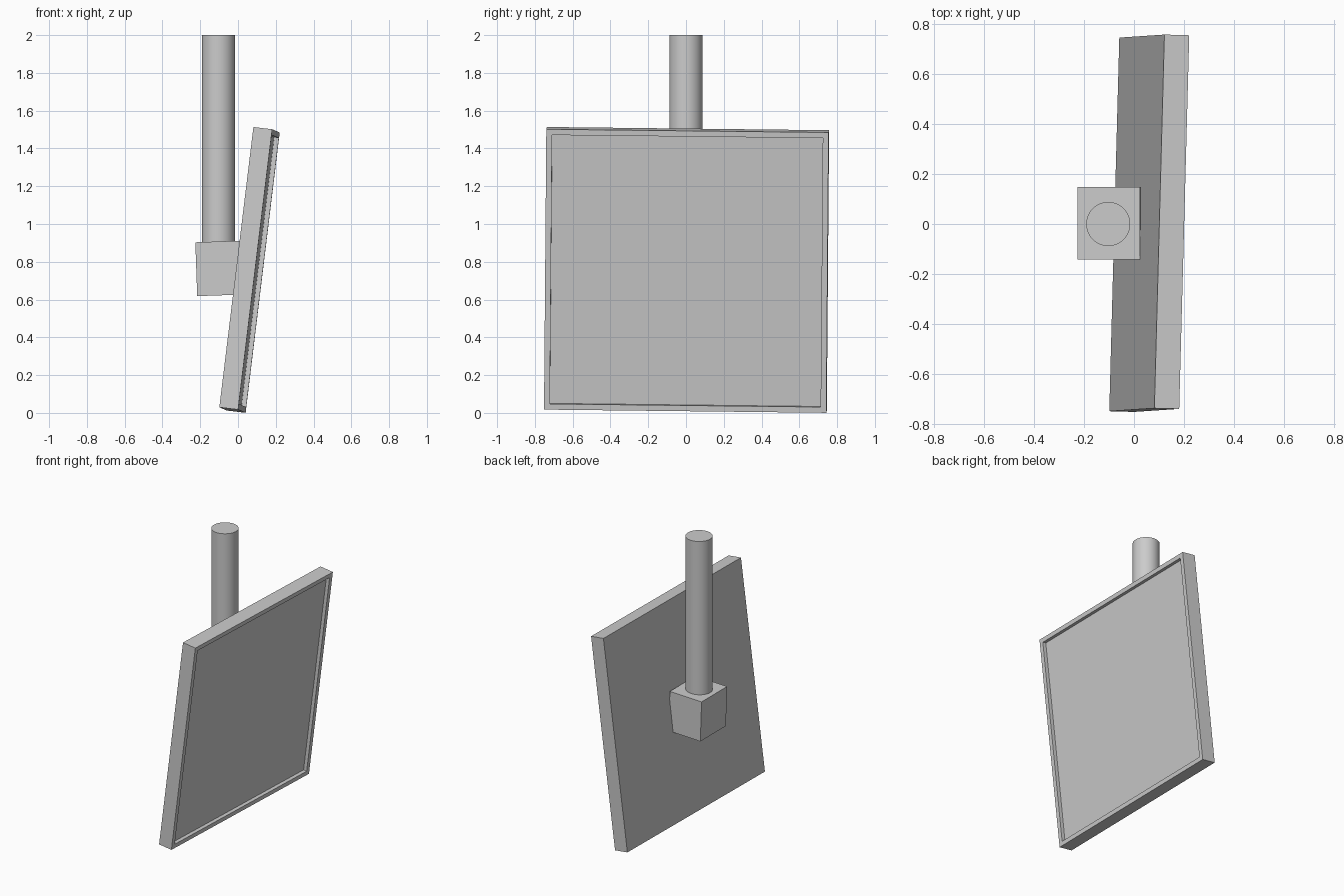
import bpy, bmesh
from math import radians
from mathutils import Matrix, Vector

if "Cube" in bpy.data.objects:
    bpy.data.objects.remove(bpy.data.objects["Cube"])


def finish(name, bm):
    bmesh.ops.recalc_face_normals(bm, faces=bm.faces)
    mesh = bpy.data.meshes.new(name)
    bm.to_mesh(mesh)
    bm.free()
    obj = bpy.data.objects.new(name, mesh)
    bpy.context.collection.objects.link(obj)
    return obj


def box(size):
    bm = bmesh.new()
    bmesh.ops.create_cube(bm, size=1)
    bmesh.ops.scale(bm, vec=size, verts=bm.verts)
    return bm


# Tilted panel: thin box with a shallow recess inside a raised rim
SIDE, THICK, RIM, DEPTH = 1.495, 0.10, 0.043, 0.025
bm = box((THICK, SIDE, SIDE))
front = max(bm.faces, key=lambda f: f.calc_center_median().x)
bmesh.ops.inset_region(bm, faces=[front], thickness=RIM)
floor = bmesh.ops.extrude_face_region(bm, geom=[front])
bmesh.ops.delete(bm, geom=[f for f in [front] if f.is_valid], context='FACES_ONLY')
verts = [v for v in floor['geom'] if isinstance(v, bmesh.types.BMVert)]
bmesh.ops.translate(bm, vec=(-DEPTH, 0, 0), verts=verts)
panel = finish("tilted_panel", bm)

# Panel orientation from its width and upward directions
w = Vector((0.0268, 0.9996, -0.0114)).normalized()
n = w.cross(Vector((0.1207, 0.0067, 0.9927))).normalized()
u = n.cross(w)
rot = Matrix((n, w, u)).transposed().to_4x4()
panel.matrix_world = Matrix.Translation((0.061, 0.003, 0.757)) @ rot

# Mounting block behind the panel
block = finish("mounting_block", box((0.25, 0.288, 0.285)))
block.location = (-0.096, 0.003, 0.765)
block.rotation_euler.y = radians(-2)

# Vertical hanging pole
bpy.ops.mesh.primitive_cylinder_add(vertices=48, radius=0.088, depth=1.11,
                                    location=(-0.103, 0, 1.445))
pole = bpy.context.object
pole.name = "hanging_pole"
bpy.ops.object.shade_smooth_by_angle(angle=radians(30))
